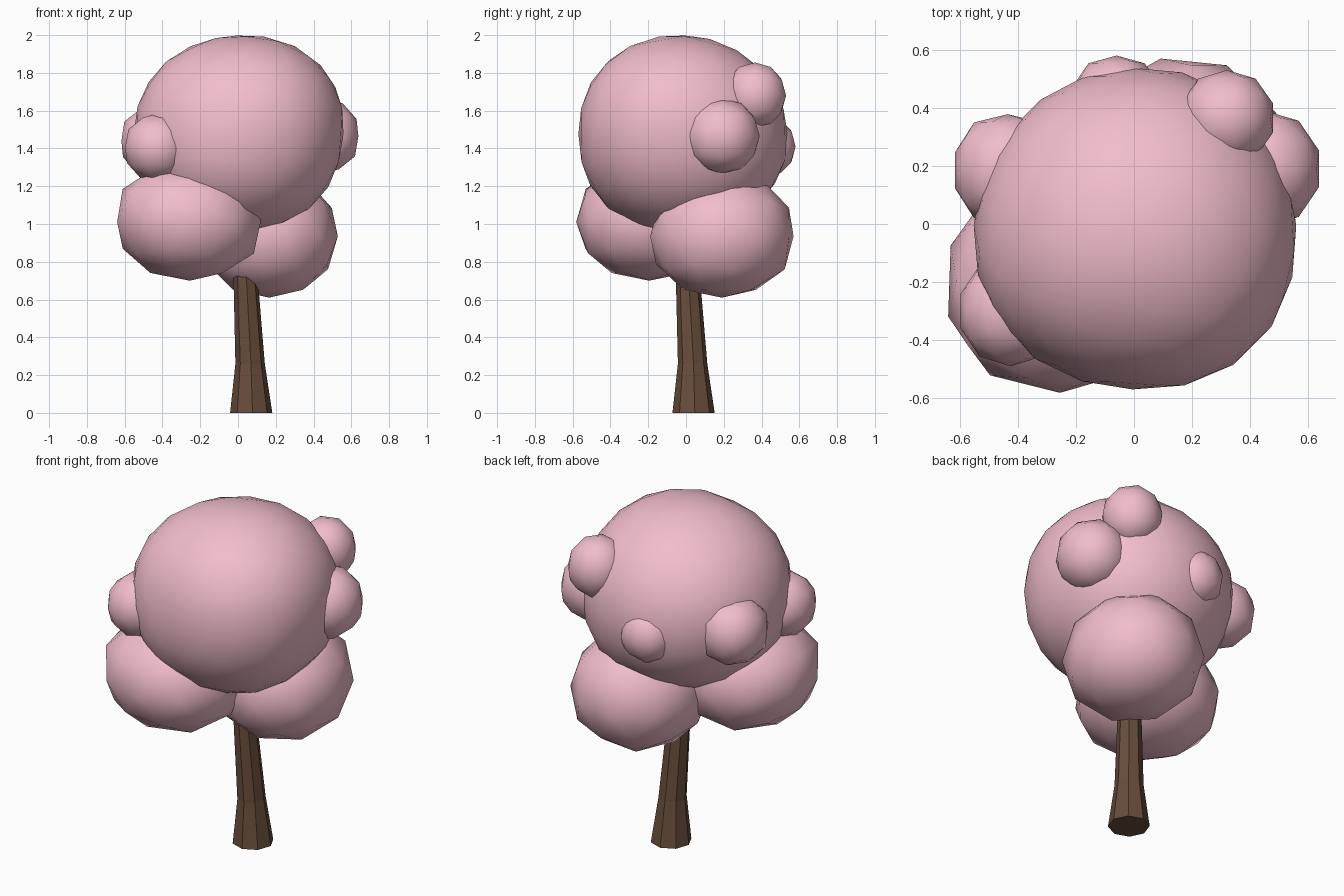
import bpy, bmesh, math
from mathutils import Matrix, Vector

if "Cube" in bpy.data.objects:
    bpy.data.objects.remove(bpy.data.objects["Cube"])


def material(name, color):
    m = bpy.data.materials.new(name)
    m.diffuse_color = (*color, 1)
    m.use_nodes = True
    m.node_tree.nodes["Principled BSDF"].inputs["Base Color"].default_value = m.diffuse_color
    return m


PINK = material("blossom_pink", (0.88, 0.51, 0.60))
BROWN = material("bark_brown", (0.14, 0.075, 0.045))


def finish(bm, name, mat, smooth):
    bmesh.ops.recalc_face_normals(bm, faces=bm.faces)
    for f in bm.faces:
        f.smooth = smooth
    mesh = bpy.data.meshes.new(name)
    bm.to_mesh(mesh)
    bm.free()
    mesh.materials.append(mat)
    ob = bpy.data.objects.new(name, mesh)
    bpy.context.collection.objects.link(ob)
    return ob


def blob(name, center, radii, subdiv=2, turn=0.0, power=2.15, bulges=()):
    """Smooth low-poly, slightly boxy ellipsoid of foliage with soft bulges."""
    bm = bmesh.new()
    bmesh.ops.create_icosphere(bm, subdivisions=subdiv, radius=1,
                               matrix=Matrix.Rotation(turn, 4, 'Z'))
    for v in bm.verts:
        d = v.co.normalized()
        s = sum(abs(c) ** power for c in d) ** (-1 / power)
        for direction, amount in bulges:
            s += amount * max(0, d.dot(Vector(direction).normalized())) ** 4
        v.co = Vector(center) + Vector([c * s * r for c, r in zip(d, radii)])
    return finish(bm, name, PINK, True)


# Trunk: eight-sided, flared at the foot and leaning slightly
bm = bmesh.new()
rings = []
for x, y, z, r in [(0.07, 0.04, 0, 0.112), (0.064, 0.035, 0.26, 0.078),
                   (0.04, 0.01, 0.72, 0.064), (0.03, 0.0, 0.95, 0.056)]:
    rings.append([bm.verts.new((x + r * math.cos(a), y + r * math.sin(a), z))
                  for a in (math.tau * i / 8 + 0.06 for i in range(8))])
for lo, hi in zip(rings, rings[1:]):
    for i in range(8):
        j = (i + 1) % 8
        bm.faces.new((lo[i], lo[j], hi[j], hi[i]))
bm.faces.new(rings[0][::-1])
bm.faces.new(rings[-1])
finish(bm, "trunk", BROWN, False)

# Main crown, fuller at the front right, flatter at the back left
blob("crown", (-0.005, -0.005, 1.477), (0.555, 0.555, 0.523), 3,
     bulges=[((1, -1, 0.5), 0.05), ((-1, 1, 1), -0.07), ((0.2, -1, -1), 0.03),
             ((-1, 1, -1), -0.06), ((0.4, 1, 0.8), -0.025),
             ((1, -0.2, 1), 0.025)])

# Two large lower clumps
blob("lower_clump_left", (-0.255, -0.195, 1.01), (0.39, 0.385, 0.31), 2, 0.0,
     bulges=[((-1, -0.7, 1), 0.09)])
blob("lower_clump_right", (0.165, 0.19, 0.935), (0.365, 0.385, 0.325), 2, 0.2,
     bulges=[((0.3, 0.4, 1), 0.06)])

# Small puffs around the crown
for side, center, radii, power in [
        ("right", (0.45, 0.19, 1.465), (0.195, 0.2, 0.2), 2.15),
        ("upper_back", (0.32, 0.365, 1.68), (0.165, 0.165, 0.175), 2.1),
        ("front_left", (-0.425, -0.30, 1.405), (0.18, 0.19, 0.182), 2.1),
        ("back_left", (-0.435, 0.185, 1.44), (0.187, 0.193, 0.185), 2.4),
        ("back", (-0.06, 0.42, 1.41), (0.16, 0.16, 0.16), 2.2)]:
    blob("puff_" + side, center, radii, 2, 0.0, power)
